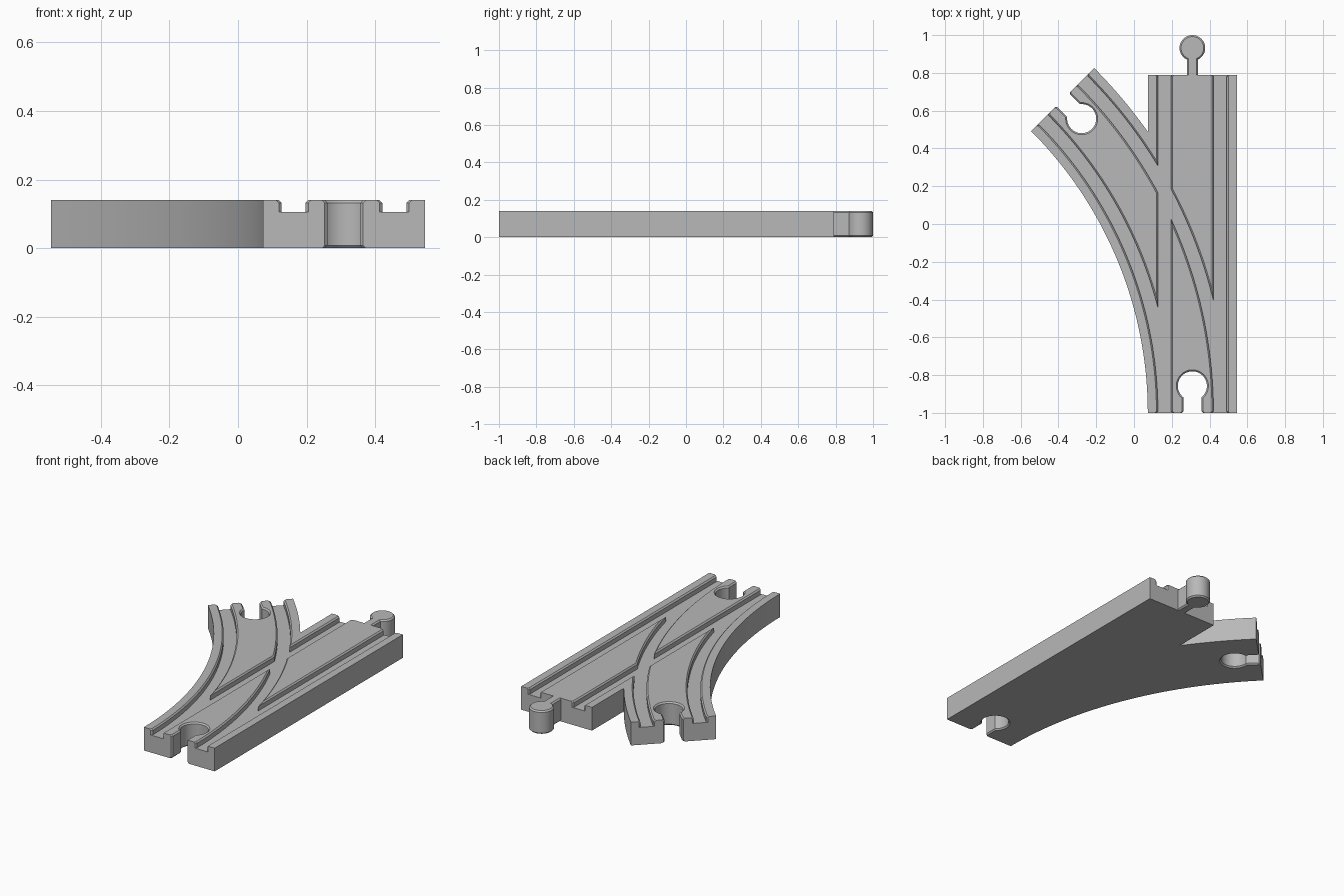
import bpy, bmesh
from math import sin, cos, asin, pi, radians, acos
from mathutils import Vector, Matrix

if "Cube" in bpy.data.objects:
    bpy.data.objects.remove(bpy.data.objects["Cube"])

# Main dimensions
HEIGHT, FLOOR, BEVEL = 0.14, 0.105, 0.008
MID, HALF = 0.309, 0.236            # straight track centre line and half width
FRONT, BACK = -1.0, 0.79
RADIUS = 2.346                      # branch centre line
PIVOT = Vector((MID - RADIUS, FRONT, 0))
SWEEP = radians(45)
RAIL, GROOVE = 0.147, 0.035         # groove offset from centre, half width

grey = bpy.data.materials.new("plain grey")
grey.use_nodes = True
color = (0.48, 0.48, 0.48, 1)
grey.diffuse_color = color
grey.node_tree.nodes["Principled BSDF"].inputs["Base Color"].default_value = color


def loft(name, rings):
    """Closed solid through a list of equal-length rings."""
    bm = bmesh.new()
    loops = [[bm.verts.new(p) for p in ring] for ring in rings]
    for a, b in zip(loops, loops[1:]):
        for i in range(len(a)):
            j = (i + 1) % len(a)
            bm.faces.new((a[i], a[j], b[j], b[i]))
    bm.faces.new(loops[0][::-1])
    bm.faces.new(loops[-1])
    bmesh.ops.recalc_face_normals(bm, faces=bm.faces[:])
    mesh = bpy.data.meshes.new(name)
    bm.to_mesh(mesh)
    bm.free()
    mesh.materials.append(grey)
    obj = bpy.data.objects.new(name, mesh)
    bpy.context.collection.objects.link(obj)
    return obj


def polar(r, a):
    return PIVOT + Vector((r * cos(a), r * sin(a), 0))


def arc(r, start, end, n=40):
    return [polar(r, start + (end - start) * i / n) for i in range(n + 1)]


def keyhole(r, w, length, grow, flare):
    """Round head at the origin with a neck running to -y."""
    r, w = r + grow, w + grow
    gap = asin(w / r)
    n = 40
    pts = [(r * cos(a), r * sin(a)) for a in
           (-pi / 2 + gap + (2 * pi - 2 * gap) * i / n for i in range(n + 1))]
    tip, side = length + 0.02, w + flare
    return pts + [(-w, BEVEL - length), (-side, -tip), (side, -tip), (w, BEVEL - length)]


def key_solid(name, r, w, length, levels, flare, place):
    return loft(name, [[place @ Vector((x, y, z)) for x, y in keyhole(r, w, length, g, flare)]
                       for z, g in levels])


def groove(name, path):
    """Sweep the groove section along (point, sideways direction, widening)."""
    rings = []
    for p, side, extra in path:
        h, top = GROOVE + extra, HEIGHT + 0.04
        lip = h + 0.04 + BEVEL
        section = [(-h, FLOOR), (h, FLOOR), (h, HEIGHT - BEVEL),
                   (lip, top), (-lip, top), (-h, HEIGHT - BEVEL)]
        rings.append([p + side * u + Vector((0, 0, z)) for u, z in section])
    return loft(name, rings)


def cut(target, cutter):
    mod = target.modifiers.new("cut", 'BOOLEAN')
    mod.operation, mod.solver, mod.object = 'DIFFERENCE', 'EXACT', cutter
    bpy.context.view_layer.objects.active = target
    bpy.ops.object.modifier_apply(modifier=mod.name)
    bpy.data.objects.remove(cutter)


# Track body: straight piece with the branch leaving it
left, right = MID - HALF, MID + HALF
meet = acos((left - PIVOT.x) / (RADIUS + HALF))
outline = [Vector((right, FRONT, 0)), Vector((right, BACK, 0)), Vector((left, BACK, 0))]
outline += arc(RADIUS + HALF, meet, SWEEP, 12)
outline += arc(RADIUS - HALF, SWEEP, 0)
body = loft("track_body", [outline, [p + Vector((0, 0, HEIGHT)) for p in outline]])

# Connector sockets at the front and at the branch end
over = 0.01
socket_levels = [(-over, BEVEL + over), (BEVEL, 0), (HEIGHT - BEVEL, 0),
                 (HEIGHT + over, BEVEL + over)]
inset = 0.143
tangent = Vector((-sin(SWEEP), cos(SWEEP), 0))
branch_spot = polar(RADIUS, SWEEP) - tangent * inset
for place in (Matrix.Translation((MID, FRONT + inset, 0)),
              Matrix.Translation(branch_spot) @ Matrix.Rotation(SWEEP - pi, 4, 'Z')):
    cut(body, key_solid("socket_cutter", 0.077, 0.048, inset, socket_levels,
                        BEVEL + 0.02, place))

# Wheel grooves, flared at their ends
X = Vector((1, 0, 0))
ext = 0.02
wide = ext + BEVEL
end_side = Vector((cos(SWEEP), sin(SWEEP), 0))
for s in (-1, 1):
    x = MID + s * RAIL
    cut(body, groove("straight_groove_cutter", [
        (Vector((x, FRONT - ext, 0)), X, wide), (Vector((x, FRONT + BEVEL, 0)), X, 0),
        (Vector((x, BACK - BEVEL, 0)), X, 0), (Vector((x, BACK + ext, 0)), X, wide)]))
    r = RADIUS + s * RAIL
    trim = BEVEL / r
    path = [(Vector((x, FRONT - ext, 0)), X, wide)]
    for p in arc(r, trim, SWEEP - trim):
        path.append((p, (p - PIVOT).normalized(), 0))
    path.append((polar(r, SWEEP) + tangent * ext, end_side, wide))
    cut(body, groove("branch_groove_cutter", path))

# Connector peg at the back
peg_levels = [(0, -BEVEL), (BEVEL, 0), (HEIGHT - BEVEL, 0), (HEIGHT, -BEVEL)]
peg = key_solid("connector_peg", 0.068, 0.029, 0.14, peg_levels, 0,
                Matrix.Translation((MID, 0.932, 0)))

# Smooth curved walls, keep edges sharp
for obj in (body, peg):
    bpy.ops.object.select_all(action='DESELECT')
    obj.select_set(True)
    bpy.context.view_layer.objects.active = obj
    bpy.ops.object.shade_smooth_by_angle(angle=radians(25))
